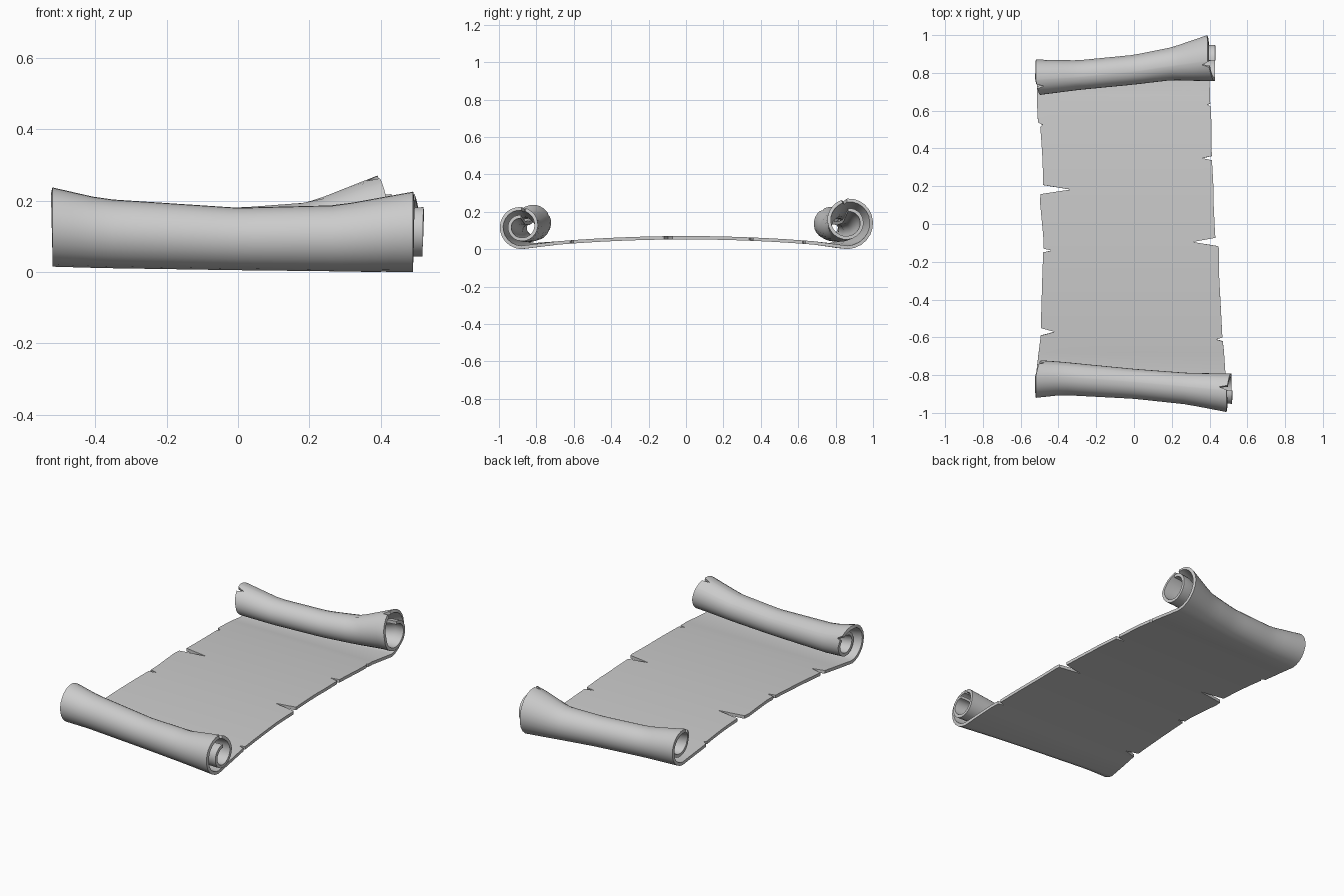
import bpy, bmesh, math

if "Cube" in bpy.data.objects:
    bpy.data.objects.remove(bpy.data.objects["Cube"])

def interp(table, x, k):
    """Piecewise-linear lookup of column k, clamped at both ends."""
    if x <= table[0][0]:
        return table[0][k]
    for a, b in zip(table, table[1:]):
        if x <= b[0]:
            t = (x - a[0]) / (b[0] - a[0])
            return a[k] + t * (b[k] - a[k])
    return table[-1][k]

# Rolls along the width: x, outermost y, top z, bottom z
FRONT = [(-.52, -.92, .237, .015), (-.38, -.905, .205, .011), (0, -.925, .18, .005),
         (.28, -.955, .187, .002), (.49, -.995, .225, 0)]
BACK = [(-.52, .87, .225, .015), (-.3, .866, .185, .011), (0, .895, .18, .006),
        (.2, .935, .195, .003), (.39, 1.0, .27, 0)]
# Flat sheet edges: y, left x, right x
EDGES = [(-.8, -.52, .49), (-.6, -.495, .468), (-.26, -.485, .45), (-.13, -.48, .45),
         (-.07, -.48, .43), (.14, -.5, .42), (.21, -.48, .42), (.35, -.485, .412),
         (.51, -.495, .41), (.54, -.51, .41), (.7, -.515, .40)]
# Torn notches: position, side (0 left, 1 right), tip x, half width
SHEET_TEARS = [(-.57, 0, -.42, .02), (-.14, 0, -.435, .01), (.182, 0, -.335, .024),
               (.525, 0, -.485, .012), (-.61, 1, .435, .01), (-.095, 1, .31, .022),
               (.348, 1, .36, .011), (.63, 1, .39, .008)]
# Edges on the rolls: angle, left x, right x
FRONT_EDGES = [(0, -.52, .49), (180, -.52, .49), (270, -.49, .515), (540, -.48, .52)]
BACK_EDGES = [(0, -.515, .40), (90, -.52, .387), (180, -.52, .39),
              (270, -.495, .43), (540, -.48, .43)]
FRONT_TEARS = [(190, 1, .45, 7), (235, 0, -.475, 8)]
BACK_TEARS = [(190, 1, .36, 7), (205, 0, -.475, 8)]

def edge_rows(positions, edges, tears):
    """Rows (position, left x, right x) with the tears inserted."""
    out = {}
    for p in positions:
        if all(abs(p - t[0]) > t[3] for t in tears):
            out[p] = [interp(edges, p, 1), interp(edges, p, 2)]
    for p, side, tip, w in tears:
        for q in (p - w, p, p + w):
            out[q] = [interp(edges, q, 1), interp(edges, q, 2)]
        out[p][side] = tip
    return [(p, *out[p]) for p in sorted(out)]

def roll_point(table, sign, x, deg):
    z0 = interp(table, x, 3)
    R = (interp(table, x, 2) - z0) / 1.825
    yc = interp(table, x, 1) - sign * .91 * R
    r = R * (1 - .35 * deg / 360)
    a = math.radians(deg)
    return (x, yc + sign * r * math.sin(a), z0 + R - r * math.cos(a))

def sheet_point(x, y):
    return (x, y, .046 * (1 - (y / .88) ** 2) + .006)

COLS = 18
def across(l, r):
    return [l + (r - l) * i / COLS for i in range(COLS + 1)]

# Rows run from the inside of the front roll, over the sheet, into the back roll
angles = range(0, 541, 15)
rows = []
for p, l, r in reversed(edge_rows(angles, FRONT_EDGES, FRONT_TEARS)):
    rows.append([roll_point(FRONT, -1, x, p) for x in across(l, r)])
for p, l, r in edge_rows([-.68 + .08 * i for i in range(18)], EDGES, SHEET_TEARS):
    rows.append([sheet_point(x, p) for x in across(l, r)])
for p, l, r in edge_rows(angles, BACK_EDGES, BACK_TEARS):
    rows.append([roll_point(BACK, 1, x, p) for x in across(l, r)])

# Parchment sheet with both curled ends
bm = bmesh.new()
grid = [[bm.verts.new(co) for co in row] for row in rows]
for a, b in zip(grid, grid[1:]):
    for i in range(COLS):
        bm.faces.new((a[i], a[i + 1], b[i + 1], b[i]))
mesh = bpy.data.meshes.new("parchment_scroll")
bm.to_mesh(mesh)
bm.free()
scroll = bpy.data.objects.new("parchment_scroll", mesh)
bpy.context.collection.objects.link(scroll)

# Paper thickness, added on the upper and inner side
solid = scroll.modifiers.new("thickness", 'SOLIDIFY')
solid.thickness = .018
solid.offset = 1
bpy.context.view_layer.objects.active = scroll
scroll.select_set(True)
bpy.ops.object.modifier_apply(modifier="thickness")
bpy.ops.object.shade_smooth_by_angle(angle=math.radians(40))
